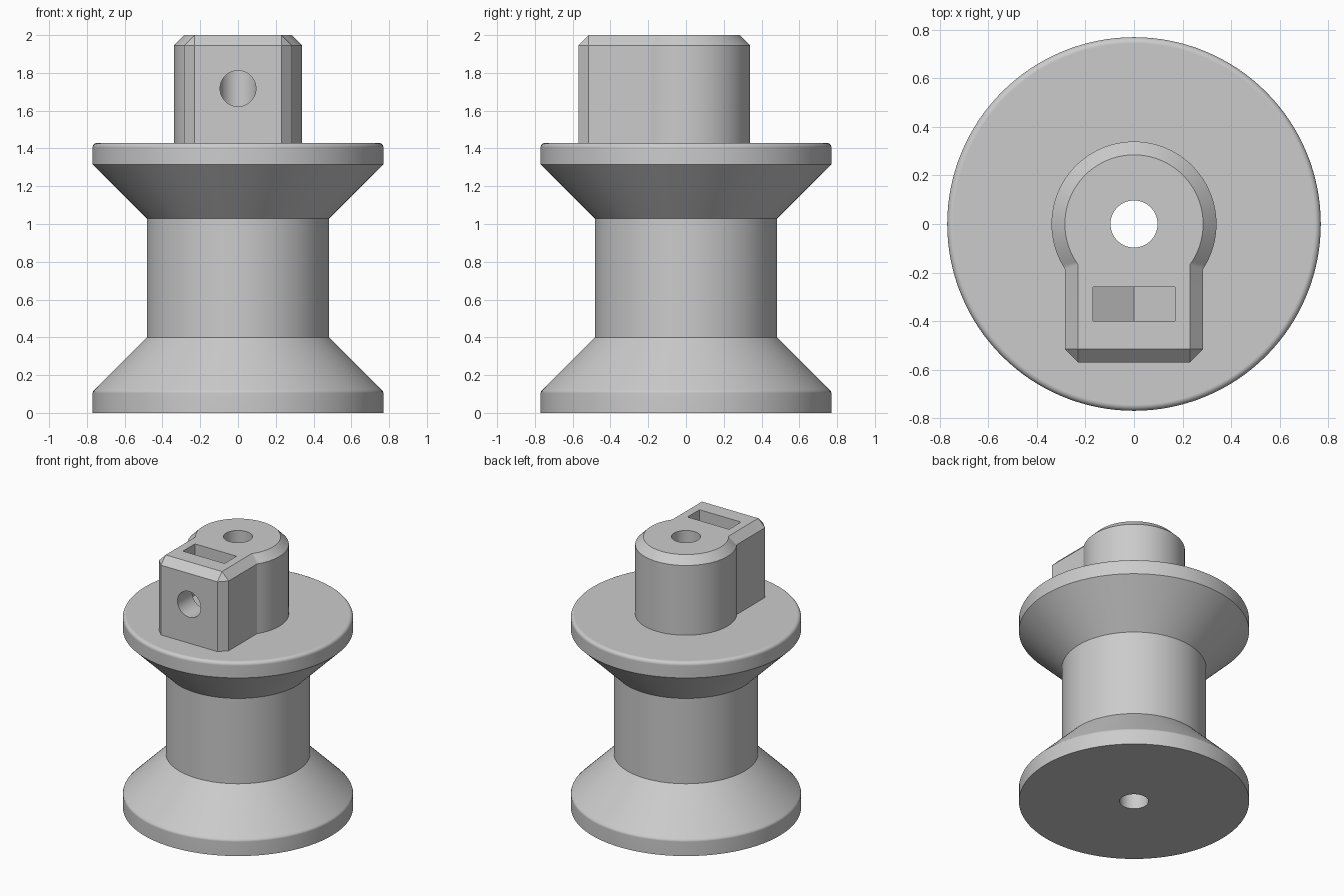
import bpy
import bmesh
from math import sin, cos, pi, acos

cube = bpy.data.objects.get("Cube")
if cube:
    bpy.data.objects.remove(cube, do_unlink=True)

grey = bpy.data.materials.new("light grey")
grey.use_nodes = True
colour = (0.6, 0.6, 0.6, 1)
grey.diffuse_color = colour
grey.node_tree.nodes["Principled BSDF"].inputs["Base Color"].default_value = colour


def loft(name, loops):
    """Closed solid skinned through loops with equal point counts."""
    bm = bmesh.new()
    rings = [[bm.verts.new(p) for p in loop] for loop in loops]
    n = len(rings[0])
    for low, high in zip(rings, rings[1:]):
        for i in range(n):
            j = (i + 1) % n
            bm.faces.new((low[i], low[j], high[j], high[i]))
    bm.faces.new(rings[0][::-1])
    bm.faces.new(rings[-1])
    bmesh.ops.remove_doubles(bm, verts=bm.verts, dist=1e-5)
    bmesh.ops.recalc_face_normals(bm, faces=bm.faces)
    mesh = bpy.data.meshes.new(name)
    bm.to_mesh(mesh)
    bm.free()
    mesh.materials.append(grey)
    obj = bpy.data.objects.new(name, mesh)
    bpy.context.collection.objects.link(obj)
    return obj


def circle(r, z, n=128):
    return [(r * cos(2 * pi * i / n), r * sin(2 * pi * i / n), z) for i in range(n)]


def keyhole(r, w, front, corner, z, n=80):
    """Round boss outline with a square block reaching forward."""
    a = acos(w / r)
    pts = [(r * cos(t), r * sin(t), z)
           for t in (-a + (pi + 2 * a) * i / n for i in range(n + 1))]
    return pts + [(-w, front + corner, z), (-w + corner, front, z),
                  (w - corner, front, z), (w, front + corner, z)]


def combine(target, tool, operation):
    mod = target.modifiers.new(operation, "BOOLEAN")
    mod.operation = operation
    mod.solver = "EXACT"
    mod.object = tool
    bpy.context.view_layer.objects.active = target
    bpy.ops.object.modifier_apply(modifier=mod.name)
    bpy.data.objects.remove(tool, do_unlink=True)


# Flanged spool: profile of radius and height
R, CORE, TOP, FILLET = 0.77, 0.483, 1.43, 0.025
profile = [(R, 0), (R, 0.105), (R - 0.003, 0.115), (R - 0.01, 0.123),
           (CORE, 0.4), (CORE, 1.03), (R, 1.315)]
profile += [(R - FILLET * (1 - cos(t)), TOP - FILLET * (1 - sin(t)))
            for t in (pi / 2 * i / 5 for i in range(6))]
spool = loft("spool", [circle(r, z) for r, z in profile])

# Chamfered mounting hub
CH = 0.055
hub = loft("hub", [keyhole(0.34, 0.285, -0.57, CH, 1.38),
                   keyhole(0.34, 0.285, -0.57, CH, 2 - CH),
                   keyhole(0.34 - CH, 0.285 - CH, -0.57 + CH, 0, 2)])
combine(spool, hub, "UNION")

# Shaft bore through the whole spool
combine(spool, loft("bore_cutter", [circle(0.097, -0.1, 64), circle(0.097, 2.1, 64)]),
        "DIFFERENCE")

# Nut slot with a pointed floor
slot = [(-0.17, 2.1), (-0.17, 1.62), (0, 1.52), (0.17, 1.62), (0.17, 2.1)]
combine(spool, loft("slot_cutter", [[(x, y, z) for x, z in slot] for y in (-0.4, -0.26)]),
        "DIFFERENCE")

# Set screw hole from the front into the bore
screw = [[(x, y, 1.717 + z) for x, z, _ in circle(0.095, 0, 48)] for y in (-0.7, 0)]
combine(spool, loft("screw_cutter", screw), "DIFFERENCE")

# Smooth curved walls, crisp edges
bpy.ops.object.select_all(action="DESELECT")
spool.select_set(True)
bpy.context.view_layer.objects.active = spool
bpy.ops.object.shade_smooth_by_angle(angle=pi / 6)
weighted = spool.modifiers.new("weighted normals", "WEIGHTED_NORMAL")
weighted.keep_sharp = True
